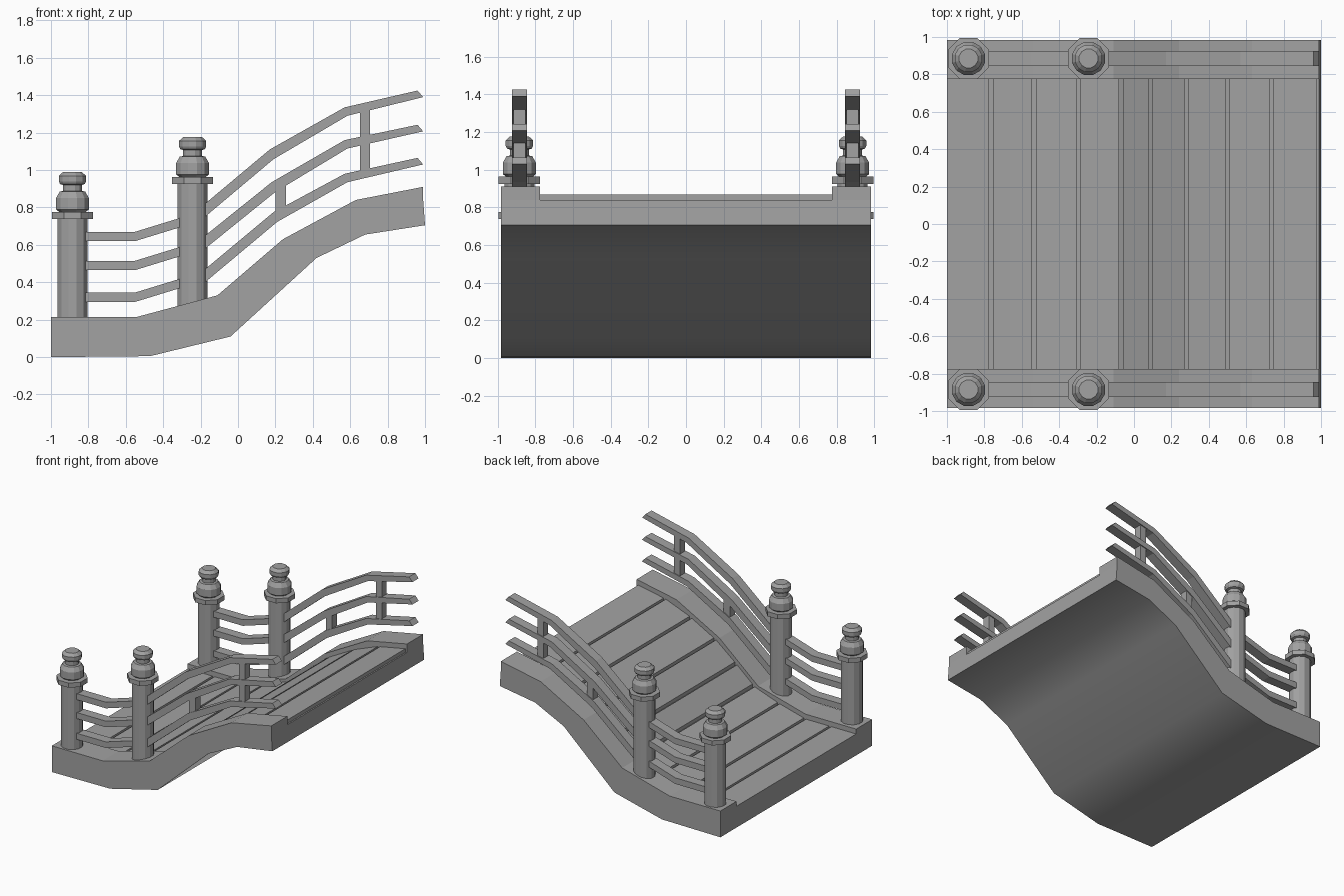
import bpy, bmesh, math

cube = bpy.data.objects.get("Cube")
if cube:
    bpy.data.objects.remove(cube, do_unlink=True)

grey = bpy.data.materials.new("stone_grey")
grey.use_nodes = True
COLOUR = (0.36, 0.36, 0.36, 1)
grey.diffuse_color = COLOUR
grey.node_tree.nodes["Principled BSDF"].inputs["Base Color"].default_value = COLOUR

TOP = [(-1, 0.215), (-0.54, 0.215), (-0.11, 0.33), (0.24, 0.63), (0.63, 0.84), (0.99, 0.91)]
BOTTOM = [(-1, 0), (-0.47, 0.005), (-0.04, 0.11), (0.42, 0.53), (0.68, 0.655), (1, 0.705)]
SIDE_Y = 0.885


def finish(name, bm):
    bmesh.ops.recalc_face_normals(bm, faces=bm.faces)
    mesh = bpy.data.meshes.new(name)
    bm.to_mesh(mesh)
    bm.free()
    mesh.materials.append(grey)
    obj = bpy.data.objects.new(name, mesh)
    bpy.context.collection.objects.link(obj)
    return obj


def strip(name, upper, lower, y0, y1, smooth_under=False):
    """Solid between two x-z lines of equal length, spanning y0 to y1."""
    bm = bmesh.new()
    rows = [[bm.verts.new((x, y, z)) for x, z in line]
            for line, y in ((upper, y0), (upper, y1), (lower, y1), (lower, y0))]
    n = len(upper)
    for i in range(n - 1):
        for k in range(4):
            a, b = rows[k], rows[(k + 1) % 4]
            face = bm.faces.new((a[i], a[i + 1], b[i + 1], b[i]))
            face.smooth = smooth_under and k == 2
    for i in (0, n - 1):
        bm.faces.new([row[i] for row in rows])
    if smooth_under:
        for e in bm.edges:
            e.smooth = all(f.smooth for f in e.link_faces)
    return finish(name, bm)


def lathe(name, profile, sides, x, y):
    """Faceted turned part, with flats facing the axes."""
    bm = bmesh.new()
    rings = []
    for r, z in profile:
        big = r / math.cos(math.pi / sides)
        rings.append([bm.verts.new((x + big * math.cos((k + 0.5) * math.tau / sides),
                                    y + big * math.sin((k + 0.5) * math.tau / sides), z))
                      for k in range(sides)])
    for a, b in zip(rings, rings[1:]):
        for k in range(sides):
            j = (k + 1) % sides
            bm.faces.new((a[k], a[j], b[j], b[k]))
    bm.faces.new(rings[0])
    bm.faces.new(rings[-1])
    return finish(name, bm)


def drop(line, dz):
    return [(x, z - dz) for x, z in line]


def height(x):
    for (x0, z0), (x1, z1) in zip(TOP, TOP[1:]):
        if x <= x1:
            return z0 + (z1 - z0) * (x - x0) / (x1 - x0)
    return TOP[-1][1]


# Curved base
strip("bridge_base", drop(TOP, 0.07), BOTTOM, -0.983, 0.983, smooth_under=True)

# Deck planks, separated by narrow gaps
gaps = [-1.01, -0.765, -0.535, -0.297, -0.07, 0.09, 0.28, 0.5, 0.735, 0.985]
for i, (a, b) in enumerate(zip(gaps, gaps[1:])):
    line = [(x, height(x) - 0.04) for x in (a + 0.01, b - 0.01)]
    strip(f"deck_plank_{i + 1}", line, drop(line, 0.04), -0.775, 0.775)

# Rail paths along their upper edges
LOW_RAILS = [0.67, 0.515, 0.345]
HIGH_RAILS = [
    [(-0.2, 0.80), (0.17, 1.11), (0.57, 1.335), (0.96, 1.425)],
    [(-0.2, 0.63), (0.18, 0.935), (0.57, 1.16), (0.96, 1.242)],
    [(-0.2, 0.45), (0.19, 0.775), (0.57, 0.98), (0.96, 1.065)],
]
CAP = [(0.07, 0.775), (0.088, 0.79), (0.088, 0.85), (0.068, 0.885), (0.05, 0.888),
       (0.05, 0.92), (0.066, 0.925), (0.073, 0.94), (0.073, 0.968), (0.05, 0.99)]

for side, s in (("left", 1), ("right", -1)):
    # On this bridge the +y side is the back
    label = "back" if s > 0 else "front"
    y = s * SIDE_Y
    strip(f"{label}_curb", TOP, drop(TOP, 0.07), s * 0.775, s * 0.983)

    # Posts with collar and turned cap
    for tag, x, lift in (("end", -0.885, 0), ("middle", -0.243, 0.187)):
        lathe(f"{label}_{tag}_post", [(0.08, 0.19), (0.08, 0.74 + lift)], 12, x, y)
        lathe(f"{label}_{tag}_collar", [(0.11, 0.738 + lift), (0.11, 0.776 + lift)], 8, x, y)
        lathe(f"{label}_{tag}_cap", [(r, z + lift) for r, z in CAP], 12, x, y)

    # Lower rails between the posts
    for i, z in enumerate(LOW_RAILS):
        line = [(-0.85, z), (-0.55, z), (-0.28, z + 0.083)]
        strip(f"{label}_lower_rail_{i + 1}", line, drop(line, 0.05), y - 0.04, y + 0.04)

    # Upper rails with slanted ends
    for i, line in enumerate(HIGH_RAILS):
        under = [(x + dx, z - dz) for (x, z), dx, dz in
                 zip(line, (0, 0.02, 0.015, 0.03), (0.07, 0.052, 0.045, 0.035))]
        strip(f"{label}_upper_rail_{i + 1}", line, under, y - 0.04, y + 0.04)

    # Balusters tying the upper rails together
    for tag, x0, x1, z0, z1 in (("short", 0.2, 0.256, 0.77, 0.94),
                                ("tall", 0.652, 0.706, 0.97, 1.33)):
        strip(f"{label}_{tag}_baluster", [(x0, z1), (x1, z1)], [(x0, z0), (x1, z0)],
              y - 0.032, y + 0.032)
